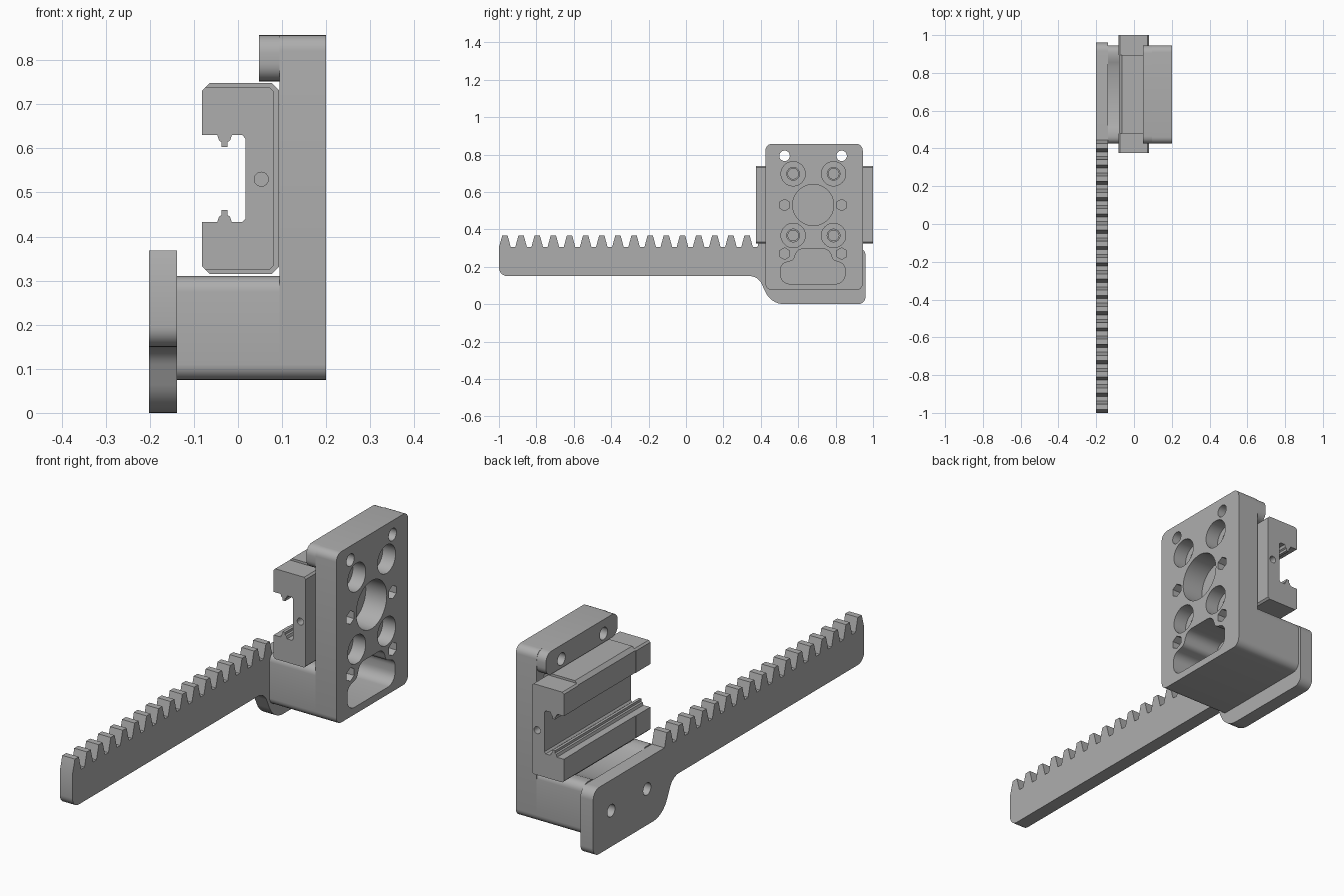
import bpy, bmesh, math
from mathutils import Vector

if "Cube" in bpy.data.objects:
    bpy.data.objects.remove(bpy.data.objects["Cube"])

grey = bpy.data.materials.new("machined grey")
grey.diffuse_color = (0.42, 0.42, 0.42, 1)
grey.use_nodes = True
grey.node_tree.nodes["Principled BSDF"].inputs["Base Color"].default_value = grey.diffuse_color


def rounded(pts, steps=6):
    """Round each (u, v, radius) corner of a polygon with an arc."""
    out = []
    for i, (u, v, r) in enumerate(pts):
        p = Vector((u, v))
        if r == 0:
            out.append((u, v))
            continue
        a = (Vector(pts[i - 1][:2]) - p).normalized()
        b = (Vector(pts[(i + 1) % len(pts)][:2]) - p).normalized()
        half = a.angle(b) / 2
        c = p + (a + b).normalized() * (r / math.sin(half))
        s = p + a * (r / math.tan(half)) - c
        e = p + b * (r / math.tan(half)) - c
        for k in range(steps + 1):
            w = s.angle(e)
            t = k / steps
            q = c + (s * math.sin((1 - t) * w) + e * math.sin(t * w)) / math.sin(w)
            out.append((q.x, q.y))
    return out


def rect(u0, u1, v0, v1, r):
    return rounded([(u0, v0, r), (u1, v0, r), (u1, v1, r), (u0, v1, r)])


def circle(u, v, r, n=32):
    return [(u + r * math.cos(2 * math.pi * k / n), v + r * math.sin(2 * math.pi * k / n))
            for k in range(n)]


def prism(name, pts, axis, a, b):
    """Extrude a profile: (y, z) along x, or (x, z) along y."""
    bm = bmesh.new()
    place = (lambda u, v, d: (d, u, v)) if axis == "x" else (lambda u, v, d: (u, d, v))
    lo = [bm.verts.new(place(u, v, a)) for u, v in pts]
    hi = [bm.verts.new(place(u, v, b)) for u, v in pts]
    bm.faces.new(lo)
    bm.faces.new(hi)
    for i in range(len(pts)):
        j = (i + 1) % len(pts)
        bm.faces.new((lo[i], lo[j], hi[j], hi[i]))
    bmesh.ops.recalc_face_normals(bm, faces=bm.faces)
    me = bpy.data.meshes.new(name)
    bm.to_mesh(me)
    bm.free()
    me.materials.append(grey)
    ob = bpy.data.objects.new(name, me)
    bpy.context.collection.objects.link(ob)
    return ob


def cut(ob, pts, axis, a, b):
    """Cut a prism out of a part and discard the cutter."""
    tool = prism("cutter", pts, axis, a, b)
    tool.hide_render = True
    mod = ob.modifiers.new("cut", "BOOLEAN")
    mod.operation, mod.solver, mod.object = "DIFFERENCE", "EXACT", tool
    bpy.context.view_layer.objects.active = ob
    bpy.ops.object.modifier_apply(modifier=mod.name)
    bpy.data.objects.remove(tool)


# Toothed rack with its wide mounting end
outline = rounded([(-1, 0.305, 0), (-1, 0.15, 0.045), (0.385, 0.15, 0.07), (0.455, 0, 0.11),
                   (0.96, 0, 0.04), (0.96, 0.305, 0.045)], 8)
for k in reversed(range(17)):
    c = -0.968 + k * 0.0863
    outline += [(c + 0.031, 0.305), (c + 0.014, 0.368), (c - 0.014, 0.368)]
    if k:
        outline.append((c - 0.031, 0.305))
rack = prism("rack", outline, "x", -0.202, -0.138)
for y in (0.57, 0.83):
    cut(rack, circle(y, 0.165, 0.028), "x", -0.3, 0)

# Bracket: upright panel, lower block and top lip
panel = prism("panel", rect(0.425, 0.945, 0.075, 0.857, 0.035), "x", 0.094, 0.2)
block = prism("lower_block", rect(0.425, 0.945, 0.075, 0.31, 0.035), "x", -0.138, 0.094)
lip = prism("top_lip", rect(0.425, 0.945, 0.752, 0.857, 0.04), "x", 0.048, 0.094)

# Shallow scoop across the top of the block
scoop = [(0.49 + 0.39 * k / 16, 0.3105 - 0.035 * math.sin(math.pi * k / 16) ** 0.7)
         for k in range(1, 16)]
cut(block, [(0.49, 0.35), (0.49, 0.3105)] + scoop + [(0.88, 0.3105), (0.88, 0.35)],
    "x", -0.2, 0.0)

# Rounded pocket running into the block
pocket = rounded([(0.505, 0.108, 0.05), (0.85, 0.108, 0.05), (0.85, 0.215, 0.04),
                  (0.785, 0.235, 0.03), (0.765, 0.296, 0.045), (0.595, 0.296, 0.045),
                  (0.575, 0.235, 0.03), (0.505, 0.215, 0.04)])
cut(panel, pocket, "x", 0.05, 0.3)
cut(block, pocket, "x", 0.02, 0.15)

# Holes in the panel: centre bore, counterbored screws, hex and round holes
cut(panel, circle(0.68, 0.53, 0.11, 48), "x", 0, 0.3)
for y in (0.573, 0.789):
    for z in (0.697, 0.367):
        cut(panel, circle(y, z, 0.065), "x", 0.135, 0.3)
        cut(panel, circle(y, z, 0.034), "x", 0, 0.3)
for y in (0.527, 0.832):
    cut(panel, circle(y, 0.793, 0.028), "x", 0, 0.3)
    cut(lip, circle(y, 0.793, 0.028), "x", 0, 0.3)
    cut(panel, [(u, v) for v, u in circle(0.53, y, 0.031, 6)], "x", 0, 0.3)
    cut(panel, [(u, v) for v, u in circle(0.27, y, 0.031, 6)], "x", 0.11, 0.3)


def channel(x0, x1, z0, z1, ch):
    """C-shaped profile open to the left, with a ridge on each inner face."""
    mid = 0.5315
    top = [(0.017, 0.622), (0.01, 0.63), (-0.014, 0.63), (-0.018, 0.618), (-0.024, 0.614),
           (-0.024, 0.603), (-0.037, 0.603), (-0.037, 0.614), (-0.043, 0.618),
           (-0.047, 0.63), (x0, 0.63), (x0, z1 - ch), (x0 + ch, z1), (x1 - ch, z1),
           (x1, z1 - ch)]
    return top + [(x, 2 * mid - z) for x, z in reversed(top)]


# Linear carriage: body and two end caps
body = prism("carriage_body", channel(-0.08, 0.093, 0.315, 0.748, 0.016), "y", 0.48, 0.895)
for y in (0.573, 0.789):
    for z in (0.697, 0.367):
        cut(body, circle(y, z, 0.028), "x", 0.05, 0.2)
caps = []
for name, a, b in (("front_cap", 0.375, 0.48), ("back_cap", 0.895, 1.0)):
    cap = prism(name, channel(-0.082, 0.08, 0.325, 0.738, 0.008), "y", a, b)
    hole = (0.3, 0.43) if a < 0.6 else (0.945, 1.1)
    cut(cap, circle(0.053, 0.53, 0.016, 24), "y", *hole)
    caps.append(cap)

# Smooth the rounded surfaces, keep the machined edges sharp
for ob in bpy.context.scene.objects:
    ob.select_set(True)
bpy.context.view_layer.objects.active = rack
bpy.ops.object.shade_smooth_by_angle(angle=math.radians(25))
